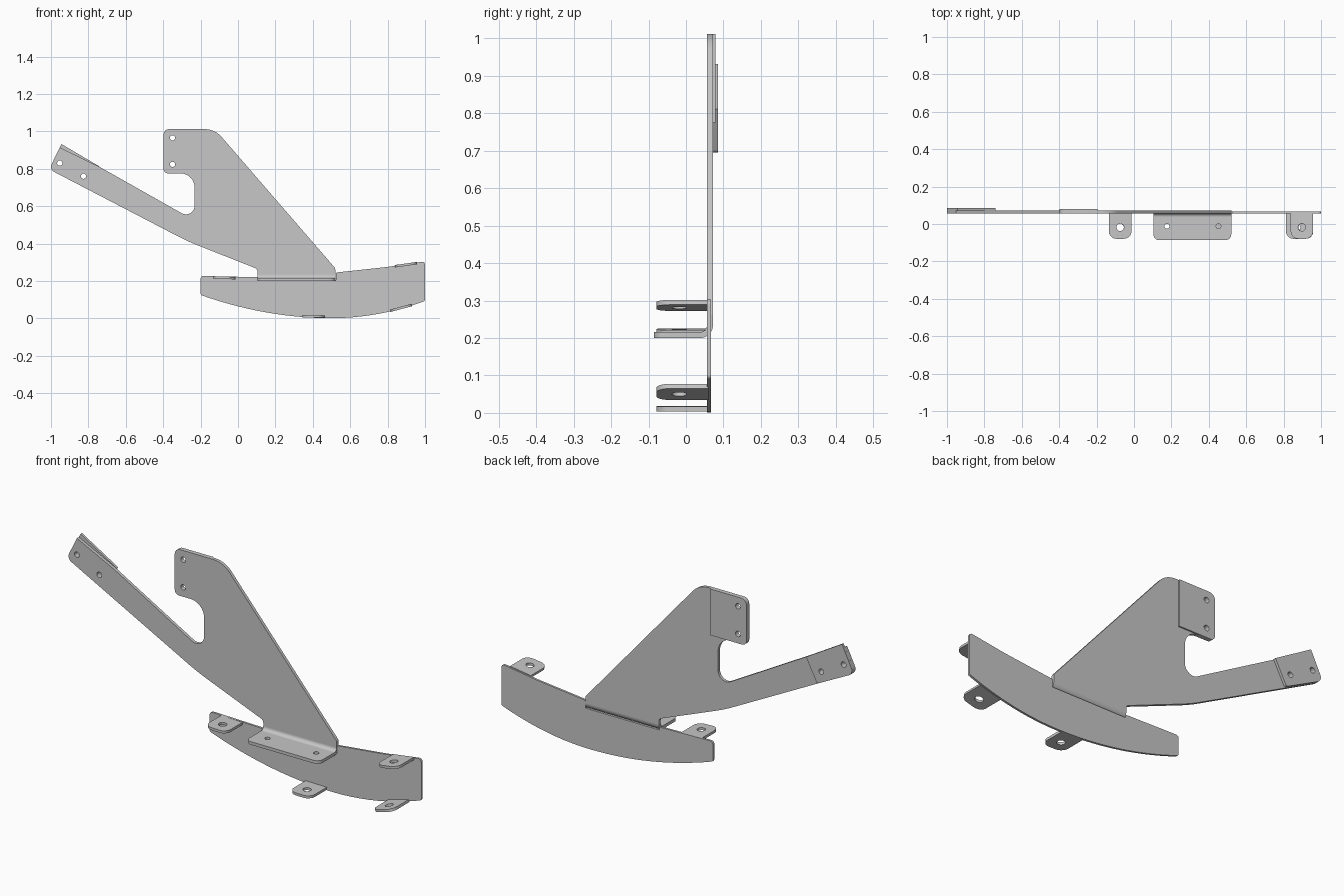
import bpy, bmesh, math
from mathutils import Matrix, Vector

cube = bpy.data.objects.get("Cube")
if cube:
    bpy.data.objects.remove(cube, do_unlink=True)

GREY = (0.57, 0.57, 0.57, 1)
steel = bpy.data.materials.new("grey steel")
steel.use_nodes = True
steel.diffuse_color = GREY
steel.node_tree.nodes["Principled BSDF"].inputs["Base Color"].default_value = GREY

# Local sheet axes: upright (x, z), or side profile (y, z)
UPRIGHT = Matrix.Rotation(math.pi / 2, 4, "X")
SIDE = Matrix(((0, 0, 1, 0), (1, 0, 0, 0), (0, 1, 0, 0), (0, 0, 0, 1)))


def rounded(corners, steps=8):
    """Outline from (x, y, radius) corners."""
    out = []
    for i, (x, y, r) in enumerate(corners):
        p = Vector((x, y))
        if r == 0:
            out.append(p)
            continue
        u = (Vector(corners[i - 1][:2]) - p).normalized()
        v = (Vector(corners[(i + 1) % len(corners)][:2]) - p).normalized()
        half = u.angle(v) / 2
        c = p + (u + v).normalized() * (r / math.sin(half))
        a = (p + u * (r / math.tan(half)) - c).normalized()
        b = (p + v * (r / math.tan(half)) - c).normalized()
        out += [c + a.slerp(b, k / steps) * r for k in range(steps + 1)]
    return out


def circle(x, y, r, n=20):
    return [(x + r * math.cos(2 * math.pi * k / n), y + r * math.sin(2 * math.pi * k / n))
            for k in range(n)]


def sheet(name, outline, thickness, matrix, holes=()):
    """Cut sheet: filled outline with round holes, centred on its local plane."""
    curve = bpy.data.curves.new(name, "CURVE")
    curve.dimensions = "2D"
    curve.fill_mode = "BOTH"
    curve.extrude = thickness / 2
    for loop in [outline] + [circle(*h) for h in holes]:
        s = curve.splines.new("POLY")
        s.points.add(len(loop) - 1)
        for point, co in zip(s.points, loop):
            point.co = (co[0], co[1], 0, 1)
        s.use_cyclic_u = True
    temp = bpy.data.objects.new(name + "_outline", curve)
    bpy.context.collection.objects.link(temp)
    graph = bpy.context.evaluated_depsgraph_get()
    mesh = bpy.data.meshes.new_from_object(temp.evaluated_get(graph))
    bpy.data.objects.remove(temp, do_unlink=True)
    bm = bmesh.new()
    bm.from_mesh(mesh)
    bmesh.ops.remove_doubles(bm, verts=bm.verts, dist=0.0002)
    bm.transform(matrix)
    bmesh.ops.recalc_face_normals(bm, faces=bm.faces)
    bm.to_mesh(mesh)
    bm.free()
    mesh.materials.clear()
    mesh.materials.append(steel)
    obj = bpy.data.objects.new(name, mesh)
    bpy.context.collection.objects.link(obj)
    bpy.ops.object.select_all(action="DESELECT")
    obj.select_set(True)
    bpy.context.view_layer.objects.active = obj
    bpy.ops.object.shade_smooth_by_angle(angle=math.radians(30))


def upright(name, outline, y0, y1, holes=()):
    sheet(name, outline, y1 - y0,
          Matrix.Translation((0, (y0 + y1) / 2, 0)) @ UPRIGHT, holes)


FRONT, BACK, GAUGE = 0.056, 0.072, 0.016
LEFT, RIGHT = 0.104, 0.52
BEND_Z = 0.234

# Main upright plate with its long arm and notch
arm_holes = [(-0.953, 0.83, 0.014), (-0.826, 0.76, 0.014)]
tab_holes = [(-0.35, 0.965, 0.014), (-0.35, 0.823, 0.014)]
upright("main_plate", rounded([
    (LEFT, BEND_Z, 0), (LEFT, 0.264, 0.02), (-0.27, 0.412, 1.2),
    (-1.01, 0.797, 0.03), (-0.953, 0.914, 0), (-0.74, 0.81, 0),
    (-0.232, 0.523, 0.046), (-0.232, 0.775, 0.075),
    (-0.398, 0.775, 0.025), (-0.398, 1.012, 0.03),
    (-0.124, 1.012, 0.12), (RIGHT, 0.268, 0.02), (RIGHT, BEND_Z, 0)]),
    FRONT, BACK, arm_holes + tab_holes)

# Backing pads behind the mounting holes
upright("upper_pad", rounded([
    (-0.195, 0.775, 0), (-0.398, 0.775, 0.025),
    (-0.398, 1.012, 0.03), (-0.195, 1.012, 0)]), BACK, 0.079, tab_holes)
upright("arm_pad", rounded([
    (-0.803, 0.692, 0.012), (-1.01, 0.797, 0.03),
    (-0.944, 0.932, 0), (-0.74, 0.812, 0)]), BACK, 0.085, arm_holes)

# Quarter-round bend joining the plate to its flange
inner = 0.018
centre_y = FRONT - inner
arc = [math.radians(-90 + 9 * k) for k in range(11)]
ring = [(centre_y + r * math.cos(a), BEND_Z + r * math.sin(a))
        for r, angles in ((inner + GAUGE, arc), (inner, arc[::-1])) for a in angles]
sheet("flange_bend", ring, RIGHT - LEFT,
      Matrix.Translation(((LEFT + RIGHT) / 2, 0, 0)) @ SIDE)

# Horizontal flange
sheet("flange", rounded([
    (LEFT, centre_y, 0), (LEFT, -0.086, 0.03),
    (RIGHT, -0.086, 0.03), (RIGHT, centre_y, 0)]), GAUGE,
    Matrix.Translation((0, 0, 0.208)),
    [(0.176, -0.012, 0.013), (0.452, -0.012, 0.013)])

# Lower skirt plate with a curved bottom edge
bottom = []
for k in range(25):
    x = -0.2 + 1.2 * k / 24
    t = (x - 0.5) / (0.7 if x < 0.5 else 0.5)
    bottom.append((x, 0.001 + (0.124 if x < 0.5 else 0.092) * t * t, 0))
bottom[0] = (*bottom[0][:2], 0.012)
bottom[-1] = (*bottom[-1][:2], 0.012)
upright("lower_plate", rounded(bottom + [
    (1, 0.305, 0.015), (0.8, 0.275, 0.8), (RIGHT + 0.003, 0.245, 0.008),
    (RIGHT + 0.003, 0.205, 0), (LEFT, 0.205, 0), (LEFT, 0.22, 0),
    (-0.2, 0.227, 0.015)]), FRONT, 0.067)

# Small drilled ears along the lower plate: x, z, tilt in degrees
ear_outline = rounded([(-0.06, 0.06, 0), (-0.06, -0.079, 0.04),
                       (0.06, -0.079, 0.04), (0.06, 0.06, 0)])
for name, x, z, tilt in (("upper_right_ear", -0.074, 0.217, 2),
                         ("upper_left_ear", 0.898, 0.287, -8),
                         ("lower_middle_ear", 0.404, 0.011, 1),
                         ("lower_left_ear", 0.872, 0.056, -15)):
    sheet(name, ear_outline, 0.013,
          Matrix.Translation((x, 0, z)) @ Matrix.Rotation(math.radians(tilt), 4, "Y"),
          [(0, -0.018, 0.02)])
